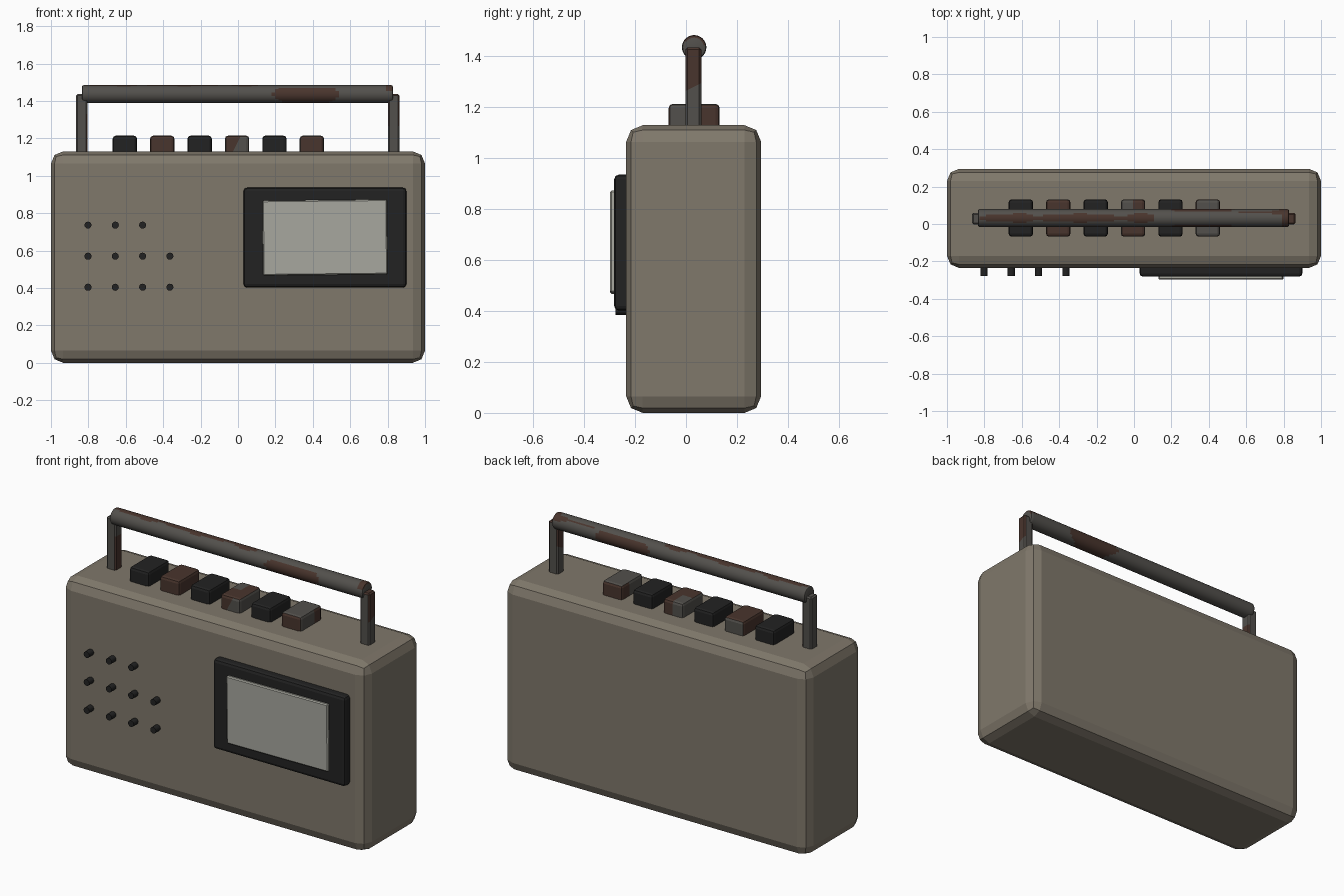
import bpy, bmesh, math
from mathutils import Vector, Matrix

old = bpy.data.objects.get("Cube")
if old:
    bpy.data.objects.remove(old, do_unlink=True)


def material(name, r, g, b):
    m = bpy.data.materials.new(name)
    m.use_nodes = True
    m.diffuse_color = (r, g, b, 1)
    m.node_tree.nodes["Principled BSDF"].inputs["Base Color"].default_value = (r, g, b, 1)
    return m


TAN = material("tan_casing", 0.215, 0.188, 0.147)
BLACK = material("black_plastic", 0.016, 0.016, 0.016)
GLASS = material("pale_screen", 0.39, 0.39, 0.345)
METAL = material("grey_metal", 0.085, 0.08, 0.072)
RUST = material("brown_rust", 0.066, 0.035, 0.026)


def finish(bm, name, mats, rule=None, cuts=(), smooth=False):
    """Cut the mesh along planes, colour faces by a rule, and link the object."""
    for point, normal in cuts:
        bmesh.ops.bisect_plane(bm, geom=bm.verts[:] + bm.edges[:] + bm.faces[:],
                               dist=1e-5, plane_co=point, plane_no=normal)
    bm.normal_update()
    if rule:
        for f in bm.faces:
            f.material_index = int(rule(f.calc_center_median(), f.normal))
    me = bpy.data.meshes.new(name)
    bm.to_mesh(me)
    bm.free()
    for m in mats:
        me.materials.append(m)
    ob = bpy.data.objects.new(name, me)
    bpy.context.collection.objects.link(ob)
    if smooth:
        bpy.ops.object.select_all(action="DESELECT")
        ob.select_set(True)
        bpy.context.view_layer.objects.active = ob
        bpy.ops.object.shade_smooth_by_angle(angle=math.radians(35))
    return ob


def box(name, lo, hi, bevel, segs, mats, rule=None, cuts=()):
    lo, hi = Vector(lo), Vector(hi)
    bm = bmesh.new()
    bmesh.ops.create_cube(bm, size=1)
    bmesh.ops.scale(bm, vec=hi - lo, verts=bm.verts)
    bmesh.ops.translate(bm, vec=(lo + hi) / 2, verts=bm.verts)
    bmesh.ops.bevel(bm, geom=bm.edges[:], offset=bevel, segments=segs,
                    profile=0.5, affect="EDGES")
    return finish(bm, name, mats, rule, cuts)


def rod(radius, depth, sides, axis, centre):
    bm = bmesh.new()
    turn = Matrix.Rotation(math.pi / 2, 4, axis)
    bmesh.ops.create_cone(bm, cap_ends=True, segments=sides, radius1=radius,
                          radius2=radius, depth=depth,
                          matrix=Matrix.Translation(centre) @ turn)
    return bm


# Casing
box("casing", (-1, -0.235, 0), (1, 0.295, 1.13), 0.065, 2, [TAN])

# Display frame and slightly crooked screen
box("display_frame", (0.03, -0.282, 0.402), (0.9, -0.2, 0.936), 0.018, 2, [BLACK])
screen = box("screen", (-0.333, -0.298, -0.2), (0.333, -0.25, 0.2), 0.006, 1, [GLASS])
screen.location = (0.465, 0, 0.67)
screen.rotation_euler.y = -0.01

# Speaker pegs, with one missing from the top row
for row in range(3):
    for col in range(4):
        if (row, col) != (0, 3):
            centre = (-0.802 + 0.146 * col, -0.245, 0.736 - 0.166 * row)
            finish(rod(0.019, 0.065, 12, "X", centre),
                   f"speaker_peg_{row + 1}_{col + 1}", [BLACK], smooth=True)


# Buttons: rust rules receive the face centre relative to the button, and the normal
def rust_most(c, n):
    return n.y < 0.5


def rust_patchy(c, n):
    if n.y < -0.5:
        return c.x < (c.z - 1.172) * 0.5
    if n.z > 0.5:
        return c.y < 0.035 or c.x > 0
    return n.y > 0.5 and c.x > 0


def rust_front(c, n):
    return n.y < -0.5 or (n.z < 0.5 and c.y > 0.06)


rules = [None, rust_most, None, rust_patchy, None, rust_front]
for i, rule in enumerate(rules):
    x = -0.605 + 0.2 * i
    mats = [METAL, RUST] if rule else [BLACK]
    shifted = (lambda c, n: rule(c - Vector((x, 0, 0)), n)) if rule else None
    cuts = []
    if rule:
        cuts = [((x, 0.035, 0), (0, 1, 0)), ((x, 0.06, 0), (0, 1, 0)),
                ((x, 0, 0), (1, 0, 0)), ((x, 0, 1.172), (1, 0, -0.5))]
    box(f"button_{i + 1}", (x - 0.065, -0.068, 1.1), (x + 0.065, 0.132, 1.214),
        0.016, 2, mats, shifted, cuts)


# Handle posts
def left_post_rust(c, n):
    return abs(n.x) > 0.5 and c.z > 1.28 + 0.5 * (c.y - 0.03) or n.z > 0.5


def right_post_rust(c, n):
    return n.x > 0.5 and c.z < 1.33


for name, x, rule in (("left_post", 0.832, left_post_rust),
                      ("right_post", -0.835, right_post_rust)):
    box(name, (x - 0.031, -0.002, 1.1), (x + 0.031, 0.06, 1.436), 0.008, 1,
        [METAL, RUST], rule,
        [((0, 0.03, 1.28), (0, -0.5, 1)), ((0, 0, 1.33), (0, 0, 1))])


# Handle bar with wavy rust: a strip along the top and a patch wrapping underneath
BAR = Vector((-0.003, 0.032, 1.436))


def bar_rust(c, n):
    wave = math.sin(c.x * 17) + 0.6 * math.sin(c.x * 41 + 1)
    y, z = c.y - BAR.y, c.z - BAR.z
    strip = z > 0.025 and -0.82 < c.x < 0.1 and abs(y) < 0.019 + 0.006 * wave
    reach = 0.18 - 0.07 * (abs(z) / 0.048) ** 2
    patch = z < 0.036 and abs(c.x - 0.365) < reach
    tail = z > 0.01 and c.x > 0.55 and abs(y - 0.03) < 0.008 + 0.004 * wave
    return strip or patch or tail or (c.x > 0.8 and z > 0.02)


bm = rod(0.048, 1.664, 32, "Y", BAR)
rims = [e for e in bm.edges if abs(e.verts[0].co.x - e.verts[1].co.x) < 0.1]
bmesh.ops.bevel(bm, geom=rims, offset=0.01, segments=2, profile=0.5, affect="EDGES")
slices = [((-0.81 + 0.018 * k, 0, 0), (1, 0, 0)) for k in range(91)]
finish(bm, "handle_bar", [METAL, RUST], bar_rust, slices, smooth=True)
